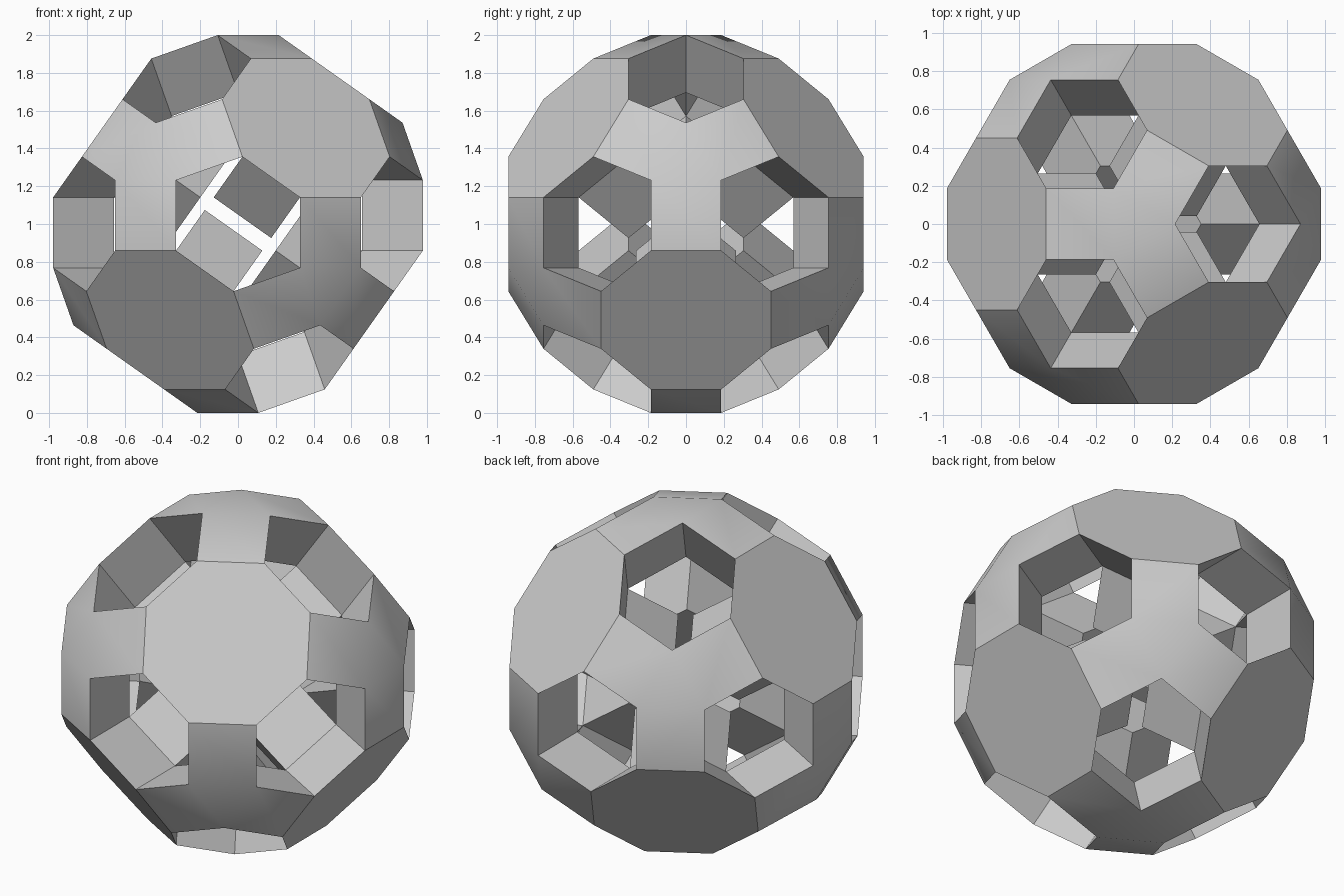
import bpy, bmesh, math
from itertools import permutations, product
from mathutils import Matrix, Vector

if "Cube" in bpy.data.objects:
    bpy.data.objects.remove(bpy.data.objects["Cube"])

# Edge length and key distances, measured along the cube axes
A = math.sqrt(3) / 4.6463          # common edge length
H = A / 2
B = H * (1 + math.sqrt(2))         # octagon half width
P = B + A / math.sqrt(3)           # corner triangle, far coordinate
Q = H + A / math.sqrt(3)           # corner triangle, near coordinate
D = B + 2 * A / math.sqrt(3)       # octagon distance from the centre
S = D - A / math.sqrt(2)           # outer end of an inner block
E = S - A                          # inner end of an inner block

octagon = [(H, B, D), (B, H, D), (B, -H, D), (H, -B, D),
           (-H, -B, D), (-B, -H, D), (-B, H, D), (-H, B, D)]
corner_triangle = [(P, P, Q), (P, Q, P), (Q, P, P)]
bridge = [(H, B, D), (B, H, D), (P, Q, P), (Q, P, P)]
tunnel_wall_bridge = [(P, P, Q), (D, B, H), (S, H, H), (Q, Q, Q)]
tunnel_wall_octagon = [(D, B, H), (D, B, -H), (S, H, -H), (S, H, H)]
block_side = [(S, H, H), (S, H, -H), (E, H, -H), (E, H, H)]
block_end = [(E, H, H), (E, H, -H), (E, -H, -H), (E, -H, H)]

bm = bmesh.new()
verts, done = {}, set()


def vert(co):
    key = tuple(round(c, 4) + 0.0 for c in co)
    if key not in verts:
        verts[key] = bm.verts.new(co)
    return verts[key]


# Repeat each face over every symmetry of the cube
for face in (octagon, corner_triangle, bridge, tunnel_wall_bridge,
             tunnel_wall_octagon, block_side, block_end):
    for order in permutations(range(3)):
        for sign in product((1, -1), repeat=3):
            vs = [vert([p[i] * s for i, s in zip(order, sign)]) for p in face]
            if frozenset(vs) not in done:
                done.add(frozenset(vs))
                bm.faces.new(vs)

# Stand the ball on one corner triangle
x = Vector((-2, 1, 1)).normalized()
z = Vector((1, 1, 1)).normalized()
turn = Matrix((x, z.cross(x), z)).to_4x4()
bmesh.ops.transform(bm, matrix=Matrix.Translation((0, 0, 1)) @ turn, verts=bm.verts)
bmesh.ops.recalc_face_normals(bm, faces=bm.faces)

mesh = bpy.data.meshes.new("tunnelled_ball")
bm.to_mesh(mesh)
bm.free()
grey = bpy.data.materials.new("light grey")
grey.diffuse_color = (0.6, 0.6, 0.6, 1)
grey.use_nodes = True
grey.node_tree.nodes["Principled BSDF"].inputs["Base Color"].default_value = grey.diffuse_color
mesh.materials.append(grey)
ball = bpy.data.objects.new("tunnelled_ball", mesh)
bpy.context.collection.objects.link(ball)

# Soften only the shallow folds around the corner triangles
bpy.context.view_layer.objects.active = ball
ball.select_set(True)
bpy.ops.object.shade_smooth_by_angle(angle=math.radians(30))
